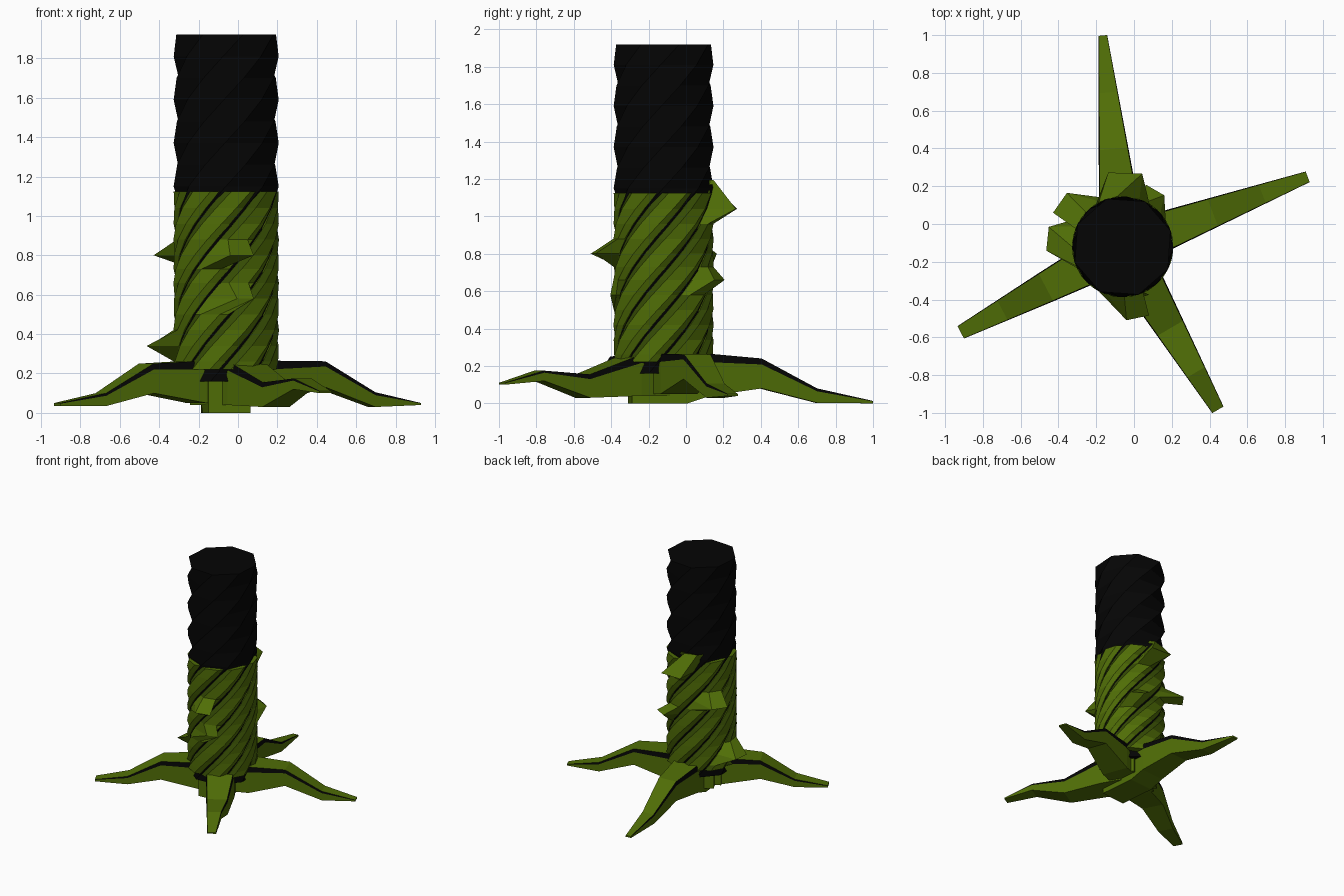
import bpy, bmesh, math
from mathutils import Vector

if "Cube" in bpy.data.objects:
    bpy.data.objects.remove(bpy.data.objects["Cube"])

CX, CY = -0.06, -0.12          # trunk axis


def material(name, rgb):
    m = bpy.data.materials.new(name)
    m.diffuse_color = (*rgb, 1)
    m.use_nodes = True
    m.node_tree.nodes["Principled BSDF"].inputs["Base Color"].default_value = m.diffuse_color
    return m


BLACK = material("black bark", (0.0015, 0.0015, 0.0015))
GREEN = material("moss green", (0.08, 0.155, 0.002))
DARK = material("dark moss green", (0.035, 0.07, 0.001))


def build(name, verts, faces, mats, indices=None):
    me = bpy.data.meshes.new(name)
    me.from_pydata(verts, [], faces)
    for m in mats:
        me.materials.append(m)
    if indices:
        me.polygons.foreach_set("material_index", indices)
    # Make all surfaces face outward
    bm = bmesh.new()
    bm.from_mesh(me)
    bmesh.ops.recalc_face_normals(bm, faces=bm.faces)
    bm.to_mesh(me)
    bm.free()
    ob = bpy.data.objects.new(name, me)
    bpy.context.collection.objects.link(ob)
    return ob


def loft(rings):
    """Join equal closed rings with quads and cap both ends."""
    n = len(rings[0])
    verts = [p for r in rings for p in r]
    faces = [(k * n + i, k * n + (i + 1) % n, (k + 1) * n + (i + 1) % n, (k + 1) * n + i)
             for k in range(len(rings) - 1) for i in range(n)]
    faces += [tuple(reversed(range(n))), tuple(range(len(verts) - n, len(verts)))]
    return verts, faces


def polar(a, r, z):
    return (CX + r * math.cos(a), CY + r * math.sin(a), z)


def twist(z):
    return math.radians(22.5 + (z - 1.94) / 0.225 * 45)


# Twisted eight-sided trunk, a little slimmer under the moss
levels = [0.16 + 0.11 * k for k in range(17)]
levels[-1] = 1.92
rings = [[polar(twist(z) + i * math.pi / 4, 0.267 if z > 1.1 else 0.250, z) for i in range(8)]
         for z in levels]
build("trunk", *loft(rings), [BLACK])

# Moss bands that spiral up the trunk, with pointed bumps: (angle, height, reach)
bumps = [(88, 1.04, 0.40), (-78, 0.80, 0.39), (145, 0.80, 0.41),
         (174, 0.34, 0.405), (60, 0.66, 0.35), (-70, 0.58, 0.29)]
heights = [0.22, 0.26, 0.34, 0.42, 0.50, 0.58, 0.66, 0.73, 0.80, 0.88, 0.96, 1.04, 1.125]


def near(a, b):
    return abs((a - b + math.pi) % (2 * math.pi) - math.pi)


for i in range(8):
    rings, bumped = [], set()
    for k, z in enumerate(heights):
        a = twist(z) + (i + 0.5) * math.pi / 4
        mid, r, o = a, 0.268, math.radians(11)
        for deg, bz, reach in bumps:
            if abs(z - bz) < 0.01 and near(a, math.radians(deg)) < math.radians(22.5):
                r, o = reach, math.radians(9 if bz < 1 else 13)
                mid = a + (math.radians(deg) - a + math.pi) % (2 * math.pi) - math.pi
                bumped |= {k - 1, k}
        top = z + (0.07 if z > 1.1 and near(a, math.radians(105)) < math.radians(22.5) else 0)
        w = math.radians(20.5)
        rings.append([polar(a - w, 0.22, z), polar(a - w, 0.249, top),
                      polar(mid - o, r, top), polar(mid + o, r, top),
                      polar(a + w, 0.249, top), polar(a + w, 0.22, z)])
    # Darker moss in the groove on one side of each band
    idx = [1 if f % 6 == 1 and f // 6 not in bumped else 0
           for f in range(6 * (len(rings) - 1))] + [0, 0]
    build(f"moss_band_{i + 1}", *loft(rings), [GREEN, DARK], idx)

# Four tapering roots: tip position, then (distance, top height, bottom height)
roots = {
    "right_root": ((0.92, 0.25), [(-0.18, 0.20, 0.05), (0.23, 0.265, 0.05), (0.51, 0.262, 0.13),
                                  (0.79, 0.105, 0.03), (1.047, 0.05, 0.04)]),
    "left_root": ((-0.92, -0.575), [(-0.18, 0.20, 0.05), (0.17, 0.265, 0.05), (0.46, 0.25, 0.10),
                                    (0.72, 0.10, 0.035), (0.97, 0.05, 0.035)]),
    "back_root": ((-0.165, 1.0), [(-0.18, 0.20, 0.0), (0.12, 0.265, 0.0), (0.24, 0.265, 0.04),
                                  (0.52, 0.24, 0.08), (0.82, 0.08, 0.003), (1.123, 0.013, 0.0)]),
    "front_root": ((0.445, -0.985), [(-0.18, 0.20, 0.04), (0.2, 0.26, 0.04), (0.50, 0.155, 0.03),
                                     (0.77, 0.175, 0.12), (1.0, 0.11, 0.10)]),
}
for name, (tip, profile) in roots.items():
    d = Vector((tip[0] - CX, tip[1] - CY, 0)).normalized()
    side = Vector((-d.y, d.x, 0))
    rings = []
    for t, zt, zb in profile:
        w = 0.108 - max(0, t - 0.2) * 0.092
        zm = zt - (zt - zb) * 0.2          # lower edge of the dark strip
        rings.append([tuple(Vector((CX, CY, z)) + d * t + side * s * w)
                      for s, z in ((1, zb), (1, zm), (0.95, zt), (-0.95, zt), (-1, zm), (-1, zb))])
    # Dark strip just under the top face on both sides
    idx = [1 if i % 6 in (1, 3) else 0 for i in range(6 * (len(rings) - 1))] + [0, 0]
    build(name, *loft(rings), [GREEN, BLACK], idx)
